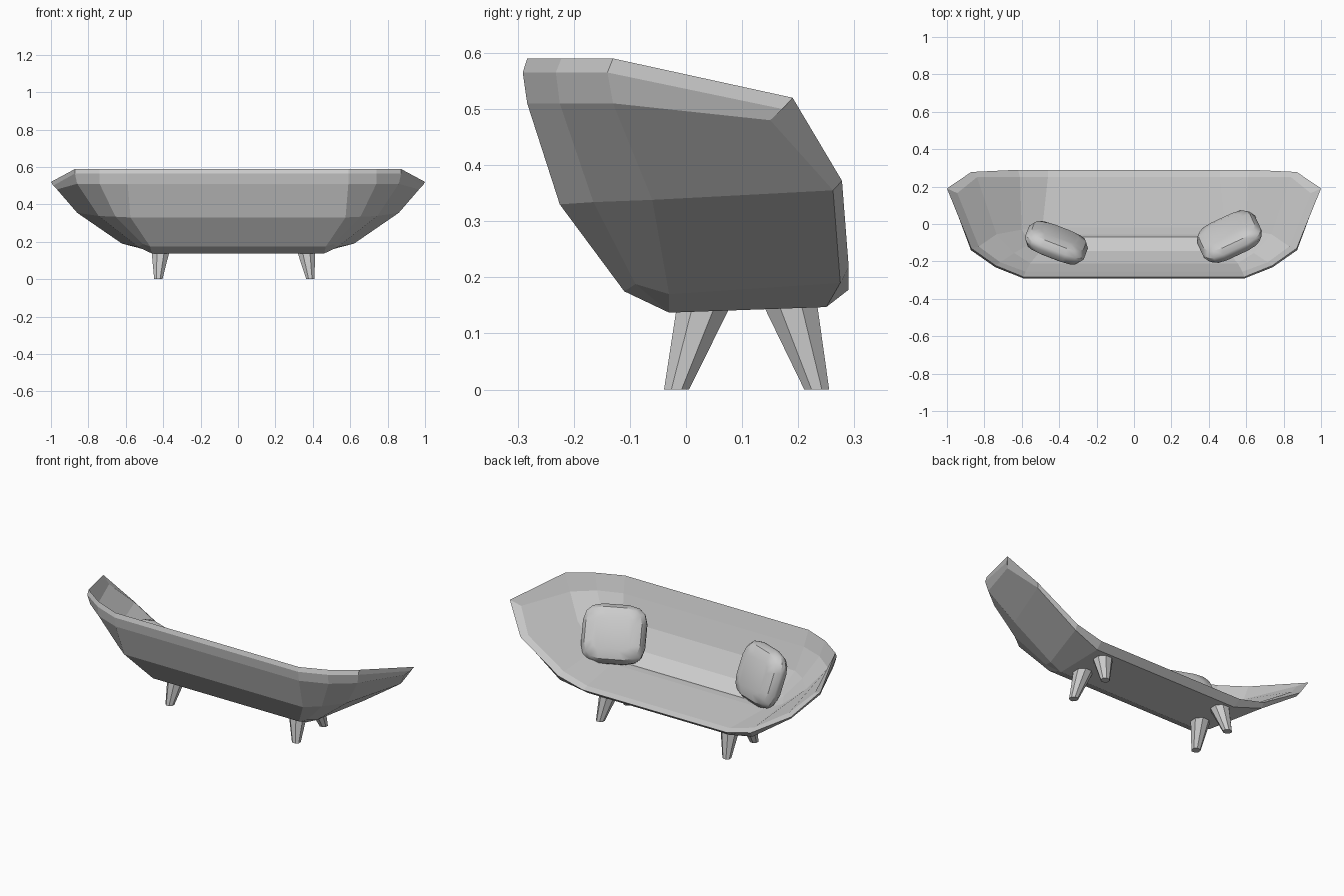
import bpy, bmesh, math
from mathutils import Vector, Matrix

if "Cube" in bpy.data.objects:
    bpy.data.objects.remove(bpy.data.objects["Cube"])


def make_object(name, bm, smooth=None):
    bmesh.ops.recalc_face_normals(bm, faces=bm.faces)
    me = bpy.data.meshes.new(name)
    bm.to_mesh(me)
    bm.free()
    ob = bpy.data.objects.new(name, me)
    bpy.context.collection.objects.link(ob)
    if smooth is not None:
        bpy.ops.object.select_all(action='DESELECT')
        ob.select_set(True)
        bpy.context.view_layer.objects.active = ob
        bpy.ops.object.shade_smooth_by_angle(angle=math.radians(smooth))
    return ob


def loft(name, rings, smooth=None):
    bm = bmesh.new()
    loops = [[bm.verts.new(p) for p in r] for r in rings]
    n = len(loops[0])
    for a, b in zip(loops, loops[1:]):
        for i in range(n):
            bm.faces.new((a[i], a[(i + 1) % n], b[(i + 1) % n], b[i]))
    bm.faces.new(loops[0])
    bm.faces.new(loops[-1])
    return make_object(name, bm, smooth)


# Shell: half grids, columns run back edge -> corner -> side -> front rim
T, R2, R3, R4 = (1, .19, .52), (.87, .278, .372), (.62, .29, .218), (.46, .29, .178)
rim = [(.59, -.283, .59), (.74, -.222, .59), (.87, -.13, .59), T, T]
B = (.46, -.03, .137)
outer = [
    rim,
    [(.59, -.291, .565), (.74, -.232, .565), (.872, -.14, .565), (.988, .172, .5), T],
    [(.59, -.283, .51), (.74, -.225, .51), (.86, -.13, .51), (.968, .15, .48), T],
    [(.575, -.225, .33), (.655, -.165, .334), (.745, -.06, .338), (.86, .262, .355), R2],
    [(.47, -.11, .175), (.51, -.09, .188), (.53, -.03, .17), (.62, .275, .19), R3],
    [B, B, B, (.455, .25, .147), R4],
]
inner = [
    rim,
    [(.58, -.255, .5), (.715, -.205, .5), (.83, -.12, .495), (.945, .165, .49), T],
    [(.555, -.21, .37), (.64, -.155, .37), (.735, -.055, .372), (.84, .25, .38), R2],
    [(.5, -.145, .258), (.555, -.105, .263), (.6, -.03, .258), (.61, .25, .23), R3],
    [(.45, -.07, .203), (.47, -.055, .205), (.49, -.02, .205), (.46, .25, .187), R4],
]


def build_shell():
    bm = bmesh.new()
    verts, done = {}, set()

    def vert(p):
        key = tuple(round(c, 4) + 0.0 for c in p)
        if key not in verts:
            verts[key] = bm.verts.new(key)
        return verts[key]

    for grid in (outer, inner):
        # add the centre line on the back and under the seat
        rows = [[(0, r[0][1], r[0][2])] + r for r in grid]
        rows.append([(0, p[1], p[2]) for p in rows[-1]])
        for s in (1, -1):
            for a, b in zip(rows, rows[1:]):
                for i in range(len(a) - 1):
                    quad = [vert((p[0] * s, p[1], p[2]))
                            for p in (a[i], a[i + 1], b[i + 1], b[i])]
                    face = list(dict.fromkeys(quad))
                    if len(face) > 2 and frozenset(face) not in done:
                        done.add(frozenset(face))
                        bm.faces.new(face)
    # merge the centre strips into single flat panels
    mid = [e for e in bm.edges if all(abs(v.co.x) < 1e-5 for v in e.verts)
           and len(e.link_faces) == 2]
    bmesh.ops.dissolve_edges(bm, edges=mid, use_verts=True)
    return make_object("sofa_shell", bm)


build_shell()


# Legs: tapered octagons splayed outward
def ring(cx, cy, z, r):
    return [(cx + r * math.cos(math.pi * (k + .5) / 4),
             cy + r * math.sin(math.pi * (k + .5) / 4), z) for k in range(8)]


for side, foot_x, top_x in (("left", -.426, -.414), ("right", .387, .364)):
    for end, foot_y, top_y in (("back", -.017, .032), ("front", .233, .186)):
        loft(f"{end}_leg_{side}", [ring(foot_x, foot_y, 0, .024),
                                   ring(top_x, top_y, .15, .052)])


# Cushions: rounded square pillows leaning on the back
def cushion(name, loc, turn, tilt, w, h, t):
    place = (Matrix.Translation(loc) @ Matrix.Rotation(math.radians(turn), 4, 'Z')
             @ Matrix.Rotation(math.radians(tilt), 4, 'X'))
    rings = []
    for s, d in ((.62, -.5), (.88, -.36), (1, -.1), (1, .1), (.88, .36), (.62, .5)):
        loop = []
        for k in range(16):
            a = math.tau * (k + .5) / 16
            c, n = math.cos(a), math.sin(a)
            x = math.copysign(abs(c) ** .55, c) * w / 2 * s
            z = math.copysign(abs(n) ** .55, n) * h / 2 * s
            loop.append(place @ Vector((x, d * t, z)))
        rings.append(loop)
    loft(name, rings, 35)


cushion("cushion_left", (-.415, -.1, .353), -21, 20, .34, .32, .115)
cushion("cushion_right", (.51, -.068, .352), 25, 32, .345, .32, .115)
